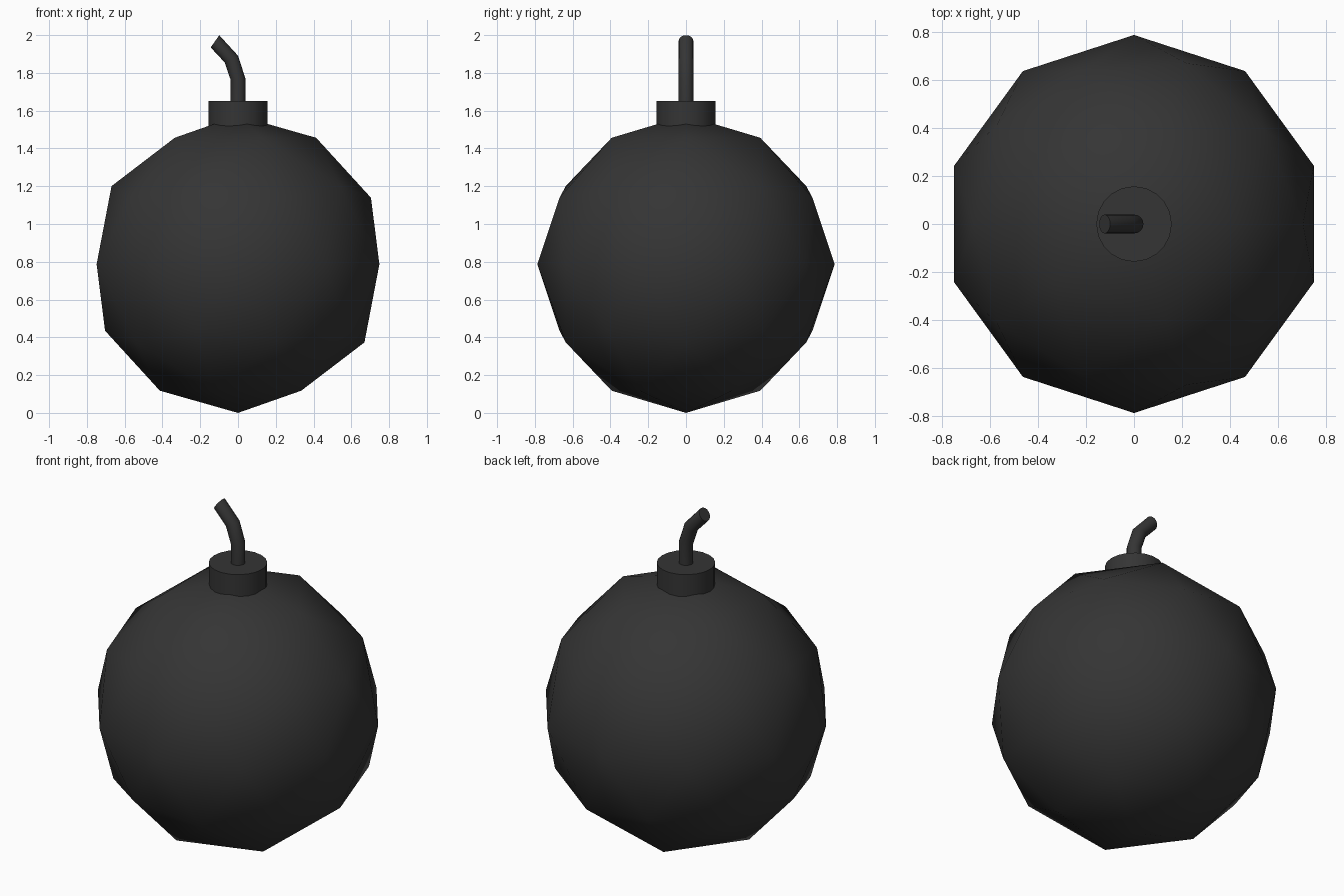
import bpy, bmesh
from math import sin, cos, pi, radians

if "Cube" in bpy.data.objects:
    bpy.data.objects.remove(bpy.data.objects["Cube"])

R = 0.787  # ball radius

dark = bpy.data.materials.new("dark_iron")
dark.diffuse_color = (0.035, 0.035, 0.035, 1)
dark.use_nodes = True
dark.node_tree.nodes["Principled BSDF"].inputs["Base Color"].default_value = dark.diffuse_color


def finish(obj, name, angle):
    obj.name = name
    obj.data.materials.append(dark)
    bpy.ops.object.select_all(action='DESELECT')
    obj.select_set(True)
    bpy.context.view_layer.objects.active = obj
    bpy.ops.object.shade_smooth_by_angle(angle=radians(angle))


# Round body: low-poly icosphere, smooth shaded
bpy.ops.mesh.primitive_ico_sphere_add(subdivisions=2, radius=R, location=(0, 0, R))
finish(bpy.context.object, "bomb_body", 60)

# Collar on top, sunk into the body
bottom, top = 1.49, 1.65
bpy.ops.mesh.primitive_cylinder_add(vertices=20, radius=0.157, depth=top - bottom,
                                    location=(0, 0, (top + bottom) / 2))
finish(bpy.context.object, "collar", 35)

# Bent fuse: circular sections (x, z, tilt in degrees) joined into a tube
sections = [(0, 1.6, 0), (0, 1.767, 4), (-0.035, 1.873, 27), (-0.122, 1.967, 55)]
SIDES, r = 16, 0.0395
bm = bmesh.new()
rings = []
for x, z, tilt in sections:
    t = radians(tilt)
    rings.append([bm.verts.new((x + r * cos(a) * cos(t), r * sin(a), z + r * cos(a) * sin(t)))
                  for a in (2 * pi * i / SIDES for i in range(SIDES))])
for low, high in zip(rings, rings[1:]):
    for i in range(SIDES):
        j = (i + 1) % SIDES
        bm.faces.new((low[i], low[j], high[j], high[i]))
bm.faces.new(rings[0][::-1])
bm.faces.new(rings[-1])
bmesh.ops.recalc_face_normals(bm, faces=bm.faces)
mesh = bpy.data.meshes.new("fuse")
bm.to_mesh(mesh)
bm.free()
fuse = bpy.data.objects.new("fuse", mesh)
bpy.context.collection.objects.link(fuse)
finish(fuse, "fuse", 40)
